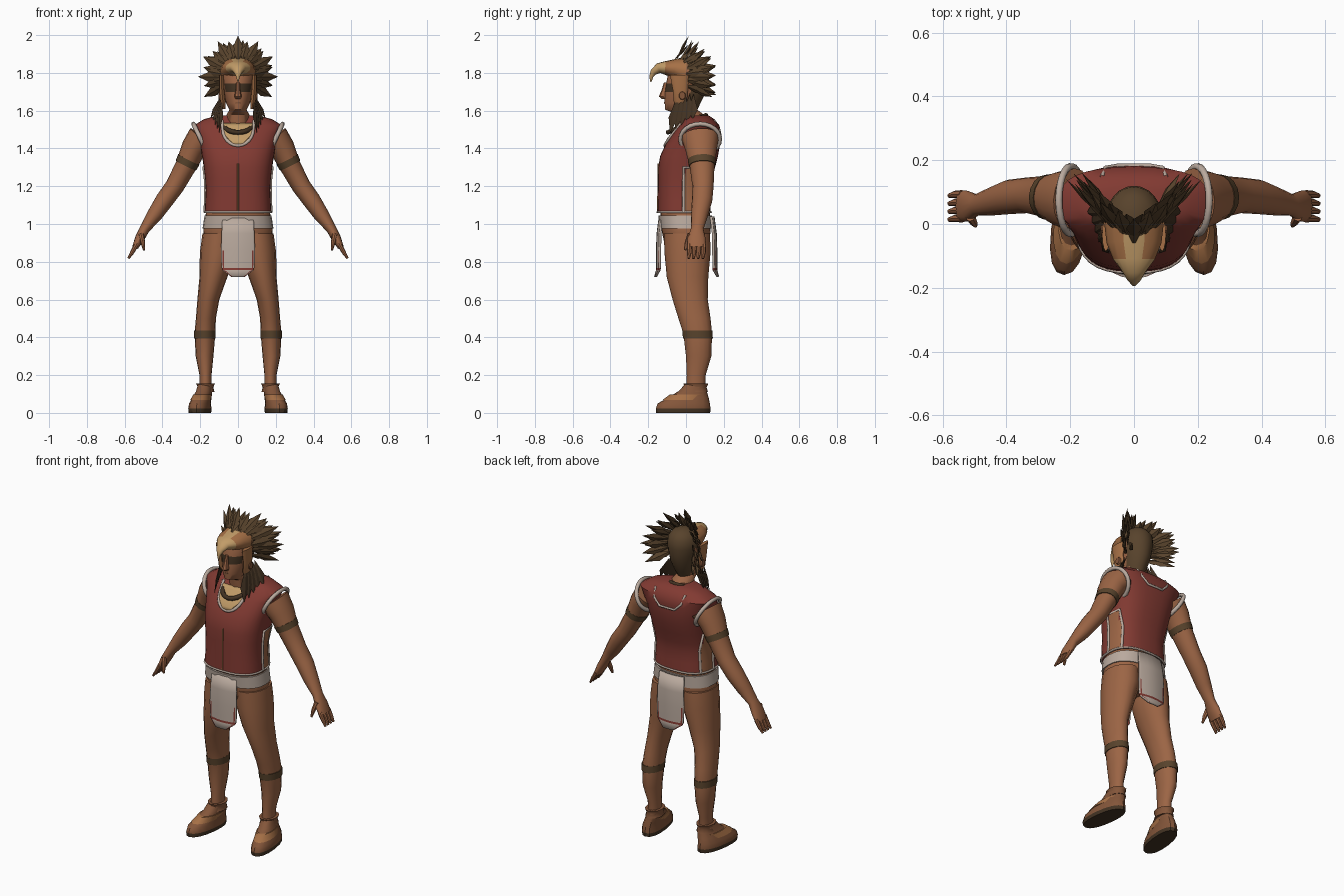
import bpy, bmesh, math
from mathutils import Vector

if "Cube" in bpy.data.objects:
    bpy.data.objects.remove(bpy.data.objects["Cube"])


def material(name, *rgb):
    m = bpy.data.materials.new(name)
    linear = [((c / 255 + .055) / 1.055) ** 2.4 for c in rgb] + [1]
    m.diffuse_color = linear
    m.use_nodes = True
    m.node_tree.nodes["Principled BSDF"].inputs["Base Color"].default_value = linear
    return m


skin = material("skin", 156, 101, 69)
red = material("red cloth", 130, 58, 50)
white = material("off white cloth", 186, 170, 158)
feather = material("dark feather", 88, 67, 44)
hair = material("dark hair", 66, 50, 34)
tan = material("pale tan", 194, 156, 104)
leather = material("leather", 132, 86, 58)
hood_brown = material("hood brown", 166, 112, 70)


def activate(ob):
    bpy.ops.object.select_all(action='DESELECT')
    ob.select_set(True)
    bpy.context.view_layer.objects.active = ob


def finish(name, bm, mats, angle=40):
    bmesh.ops.recalc_face_normals(bm, faces=bm.faces)
    me = bpy.data.meshes.new(name)
    bm.to_mesh(me)
    bm.free()
    for m in mats:
        me.materials.append(m)
    ob = bpy.data.objects.new(name, me)
    bpy.context.collection.objects.link(ob)
    activate(ob)
    bpy.ops.object.shade_smooth_by_angle(angle=math.radians(angle))
    return ob


def loft(name, rings, mats, rule=None, sides=16, power=2, ref=None, flip=1, shear=0):
    """Skin elliptical rings (x, y, z, a, b); ref tilts each ring to follow the path."""
    bm = bmesh.new()
    pts = [Vector(r[:3]) for r in rings]
    loops = []
    for i, (p, r) in enumerate(zip(pts, rings)):
        d = Vector((0, 0, 1))
        if ref:
            d = (pts[min(i + 1, len(pts) - 1)] - pts[max(i - 1, 0)]).normalized()
        u = Vector(ref or (0, 1, 0)).cross(d).normalized()
        v = d.cross(u)
        loop = []
        for k in range(sides):
            t = math.tau * k / sides
            c, s = math.cos(t), math.sin(t)
            q = p + u * r[3] * math.copysign(abs(c) ** (2 / power), c) \
                + v * r[4] * math.copysign(abs(s) ** (2 / power), s)
            loop.append(bm.verts.new(((q.x - shear * q.y) * flip, q.y, q.z)))
        loops.append(loop)
    for lo, hi in zip(loops, loops[1:]):
        for k in range(sides):
            n = (k + 1) % sides
            bm.faces.new((lo[k], lo[n], hi[n], hi[k]))
    bm.faces.new(loops[0])
    bm.faces.new(loops[-1])
    if rule:
        for f in bm.faces:
            f.material_index = rule(f.calc_center_median())
    return finish(name, bm, mats)


def tube(name, points, radius, mat, cyclic=False):
    cu = bpy.data.curves.new(name, 'CURVE')
    cu.dimensions = '3D'
    cu.bevel_depth, cu.bevel_resolution = radius, 1
    sp = cu.splines.new('POLY')
    sp.points.add(len(points) - 1)
    for p, co in zip(sp.points, points):
        p.co = (*co, 1)
    sp.use_cyclic_u = cyclic
    cu.materials.append(mat)
    ob = bpy.data.objects.new(name, cu)
    bpy.context.collection.objects.link(ob)
    activate(ob)
    bpy.ops.object.convert(target='MESH')


def turn(n):
    return [math.tau * i / n for i in range(n)]


def interpolate(table, z):
    for lo, hi in zip(table, table[1:]):
        if z <= hi[0]:
            break
    f = (z - lo[0]) / (hi[0] - lo[0])
    return [a + (b - a) * f for a, b in zip(lo[1:], hi[1:])]


def panel(name, rows, y_at, mats, rule=None, thick=.008):
    bm = bmesh.new()
    cols = (-1, -.92, -.84, -.4, 0, .4, .84, .92, 1)
    grid = [[bm.verts.new((u * w, y_at(u * w, z), z)) for u in cols] for z, w in rows]
    for j, (lo, hi) in enumerate(zip(grid, grid[1:])):
        for k in range(len(cols) - 1):
            f = bm.faces.new((lo[k], lo[k + 1], hi[k + 1], hi[k]))
            f.material_index = rule(j, k) if rule else 0
    ob = finish(name, bm, mats)
    mod = ob.modifiers.new("thickness", 'SOLIDIFY')
    mod.thickness, mod.offset = thick, 0


# Vest profile: height, centre y, half width, half depth
VEST = [(1.06, -.01, .176, .14), (1.2, -.012, .17, .136), (1.34, .01, .186, .156),
        (1.45, .045, .207, .14), (1.52, .07, .237, .108), (1.555, .07, .18, .08),
        (1.575, .06, .1, .06)]
POWER = 2.6


def vest_y(x, z, side=-1):
    yc, a, b = interpolate(VEST, z)
    return yc + side * b * (1 - min(1, abs(x / a)) ** POWER) ** (1 / POWER)


def vest_x(y, z):
    yc, a, b = interpolate(VEST, z)
    return a * (1 - min(1, abs((y - yc) / b)) ** POWER) ** (1 / POWER)


def vest_rule(c):
    return 1 if c.z < 1.3 and abs(c.x) > .13 and -.015 < c.y < .07 else 0


heights = [1.06 + .06 * i for i in range(8)] + [1.52, 1.555, 1.575]
rings = []
for z in heights:
    yc, a, b = interpolate(VEST, z)
    rings.append((0, yc, z, a, b))
loft("vest", rings, [red, skin], vest_rule, sides=32, power=POWER)

# Vest trims, collar and seam
tube("vest_hem", [(.177 * math.copysign(abs(math.cos(t)) ** .77, math.cos(t)),
                   -.01 + .141 * math.copysign(abs(math.sin(t)) ** .77, math.sin(t)), 1.063)
                  for t in turn(32)], .006, white, True)
collar = [(.08 * math.cos(t), 1.5 - .085 * math.sin(t)) for t in [math.pi * i / 12 for i in range(13)]]
collar = [(.085, 1.545)] + collar + [(-.085, 1.545)]
tube("collar_trim", [(x, vest_y(x, z), z) for x, z in collar], .009, white)
panel("chest_plate", [(1.42 + .016 * i, .076 * min(1, .3 + .2 * i)) for i in range(8)],
      lambda x, z: vest_y(x, z) - .003, [tan])
tube("back_collar_trim", [(x, vest_y(x, z, 1), z) for x, z in
                          ((-.1, 1.55), (-.09, 1.5), (-.05, 1.46), (.05, 1.46), (.09, 1.5), (.1, 1.55))],
     .007, white)
tube("front_seam", [(0, vest_y(0, z), z) for z in (1.07, 1.2, 1.32)], .004, hood_brown)
tube("necklace", [(.08 * math.cos(t), .005 + .1 * math.sin(t), 1.53 + .045 * math.sin(t))
                  for t in turn(20)], .013, hair, True)

# Hips and waistband
loft("hips", [(0, .005, .84, .12, .1), (0, .005, .9, .18, .12), (0, 0, .97, .183, .13),
              (0, -.005, 1.07, .168, .132)], [skin], sides=24, power=2.3)
loft("waistband", [(0, -.002, .975, .188, .136), (0, -.005, 1.045, .177, .142)],
     [white], sides=24, power=2.4)


# Loincloth panels with red border lines
def border(j, k):
    return 1 if j == 1 or (k in (1, 6) and j < 4) else 0


CLOTH = [(.72, .085, .035), (.755, .075, .08), (.768, .075, .085), (.8, .075, .087),
         (.86, .075, .088), (.95, .072, .085), (1.04, .06, .08)]
for name, side, shift in (("front_loincloth", -1, .078), ("back_loincloth", 1, .085)):
    panel(name, [(z, w) for z, _, w in CLOTH],
          lambda x, z: side * (interpolate(CLOTH, z)[0] + shift - 2 * x * x),
          [white, red], border, thick=.012)

# Limbs, mirrored for both sides
for s, label in ((1, "left"), (-1, "right")):
    loft(label + "_leg", [(.1, .005, .95, .088, .122), (.106, .008, .85, .096, .122),
                          (.13, .008, .72, .074, .11), (.157, .022, .6, .058, .093),
                          (.17, .045, .5, .053, .085), (.175, .062, .42, .055, .076),
                          (.177, .067, .3, .047, .067), (.172, .054, .2, .032, .05),
                          (.172, .05, .09, .034, .05)], [skin], flip=s)
    loft(label + "_knee_band", [(.176, .063, .395, .057, .079), (.176, .06, .435, .057, .08)],
         [feather], flip=s)
    loft(label + "_foot", [(.2, -.015, 0, .056, .143), (.2, -.015, .022, .058, .145),
                           (.2, -.012, .05, .054, .138), (.192, .012, .08, .048, .108),
                           (.183, .035, .115, .042, .075), (.18, .05, .15, .038, .056)],
         [leather, hair], lambda c: 1 if c.z < .02 else 0, power=2.3, flip=s, shear=.12)
    loft(label + "_instep_strap", [(.197, -.015, .068, .053, .11), (.188, .015, .098, .049, .1)],
         [hood_brown], flip=s, shear=.12)
    loft(label + "_anklet", [(.172, .052, .11, .048, .064), (.172, .052, .135, .041, .057),
                             (.172, .052, .155, .05, .066)], [leather], sides=12, flip=s)
    loft(label + "_arm", [(.19, .075, 1.46, .078, .1), (.235, .08, 1.4, .067, .085),
                          (.275, .085, 1.31, .056, .066), (.335, .09, 1.2, .05, .056),
                          (.39, .085, 1.125, .048, .054), (.44, .072, 1.05, .041, .045),
                          (.493, .06, .975, .027, .033), (.52, .056, .925, .025, .048),
                          (.545, .056, .875, .016, .05)], [skin], ref=(0, 1, 0), flip=s)
    loft(label + "_arm_band", [(.26, .083, 1.342, .063, .074), (.276, .085, 1.31, .06, .07)],
         [feather], ref=(0, 1, 0), flip=s)
    for i in range(4):
        y = .018 + .025 * i
        loft(label + "_finger", [(.538, y, .89, .013, .013), (.56, y, .85, .011, .012),
                                 (.58, y - .004, .818, .006, .007)], [skin], sides=8,
             ref=(0, 1, 0), flip=s)
    loft(label + "_thumb", [(.513, .025, .945, .015, .018), (.503, .006, .9, .012, .013),
                            (.497, -.005, .862, .006, .007)], [skin], sides=8,
         ref=(0, 1, 0), flip=s)
    tube(label + "_armhole_trim", [(s * (.198 + .038 * math.sin(t)), .075 + .105 * math.cos(t),
                                    1.45 + .08 * math.sin(t)) for t in turn(24)], .012, white, True)
    edge = [(-.012, z) for z in (1.065, 1.15, 1.23, 1.3)] + [(.078, z) for z in (1.3, 1.2, 1.065)]
    tube(label + "_slit_trim", [(s * vest_x(y, z), y, z) for y, z in edge], .008, white)
    loft(label + "_cheek_flap", [(.074, -.03, 1.61, .008, .015), (.08, -.03, 1.65, .014, .035),
                                 (.086, -.03, 1.71, .014, .04), (.088, -.035, 1.79, .012, .05)],
         [hood_brown], sides=12, flip=s)
    loft(label + "_ear_disc", [(.08, -.02, 1.68, .028, .022), (.103, -.02, 1.68, .02, .016)],
         [leather], sides=10, ref=(0, 1, 0), flip=s)


# Head: hair at the back and on top, dark paint around the eyes
def head_rule(c):
    if c.z > 1.84 or (c.y > .025 and c.z > 1.61):
        return 1
    return 2 if 1.705 < c.z < 1.74 and c.y < -.06 else 0


loft("head", [(0, .04, 1.48, .07, .07), (0, .025, 1.58, .06, .068), (0, -.025, 1.605, .045, .085),
              (0, -.018, 1.64, .064, .095), (0, -.003, 1.7, .076, .11), (0, .005, 1.745, .083, .11),
              (0, .012, 1.79, .09, .108), (0, .02, 1.84, .084, .096), (0, .022, 1.875, .055, .064),
              (0, .022, 1.888, .015, .02)], [skin, feather, hair], head_rule, sides=24)
loft("nose", [(0, -.115, 1.662, .014, .012), (0, -.12, 1.675, .02, .024),
              (0, -.112, 1.71, .012, .017), (0, -.105, 1.75, .009, .012)], [skin], sides=8)
loft("mouth", [(0, -.078, 1.637, .028, .038), (0, -.078, 1.645, .028, .038)], [leather], sides=12)
loft("beaked_hood", [(0, 0, 1.81, .093, .08), (0, -.06, 1.823, .086, .052),
                     (0, -.11, 1.826, .066, .036), (0, -.145, 1.825, .04, .027),
                     (0, -.172, 1.804, .022, .018), (0, -.184, 1.78, .01, .011),
                     (0, -.186, 1.752, .003, .003)], [hood_brown, tan],
     lambda c: 1 if c.y < -.11 or abs(c.x) < .02 else 0, ref=(0, 0, 1))


# Headdress: pointed blades with a raised spine
def blade(bm, base, tip, across, width):
    base, tip = Vector(base), Vector(tip)
    across = Vector(across).normalized()
    mid = base.lerp(tip, .6)
    up = across.cross(tip - base).normalized() * .008
    a, b = bm.verts.new(base), bm.verts.new(tip)
    rim = [bm.verts.new(mid + o) for o in (across * width, up, -across * width, -up)]
    for i in range(4):
        bm.faces.new((a, rim[i], rim[i - 1]))
        bm.faces.new((b, rim[i - 1], rim[i]))


bm = bmesh.new()
for count, reach, back in ((17, 1, 0), (16, .9, .035), (13, .78, -.015)):
    for i in range(count):
        t = math.radians(-122 + 244 * i / (count - 1))
        sweep = min(1, abs(t) / 1.2)
        r = reach * (.2 + .012 * (-1) ** i)
        blade(bm, (.075 * math.sin(t), -.055 + .055 * sweep + back, 1.78 + .08 * math.cos(t)),
              (r * math.sin(t), .015 + (.125 + back) * sweep * reach, 1.785 + r * math.cos(t)),
              (math.cos(t), 0, -math.sin(t)), .025)
finish("feather_headdress", bm, [feather], 20)

# Locks hanging in front of the shoulders
bm = bmesh.new()
for s in (1, -1):
    for i in range(5):
        blade(bm, (s * .082, -.04 + .02 * i, 1.69),
              (s * (.1 + .012 * i), -.085 + .03 * i, 1.48 + .018 * i), (s * .5, 1, 0), .028)
finish("side_locks", bm, [hair], 20)
